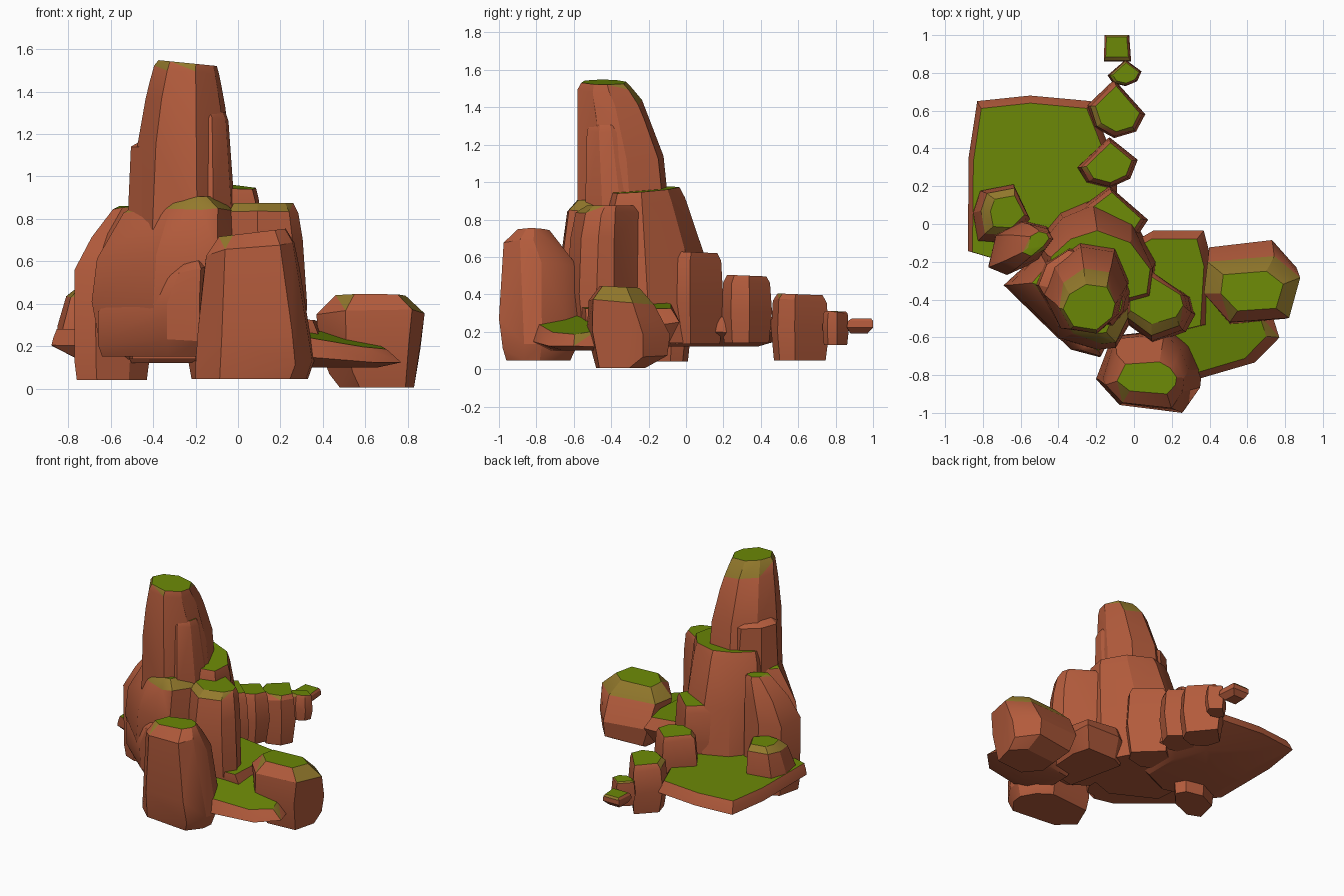
import bpy, bmesh, math, random
from mathutils import Vector

random.seed(4)


def mat(name, r, g, b):
    m = bpy.data.materials.new(name)
    m.diffuse_color = (r, g, b, 1)
    return m


MATS = [mat("red_brown_rock", 0.45, 0.105, 0.045),
        mat("olive_blend", 0.29, 0.19, 0.025),
        mat("moss_green", 0.15, 0.25, 0.002)]


def rock(name, plan, levels, tilt=(0, 0), jitter=0.006, olive=0.68, green=0.86):
    """Convex boulder: plan outline fitted to a box (z, x0, x1, y0, y1) per level."""
    xs, ys = [p[0] for p in plan], [p[1] for p in plan]
    ax, bx, ay, by = min(xs), max(xs), min(ys), max(ys)
    zlo, zhi = levels[0][0], levels[-1][0]
    bm = bmesh.new()
    for z, x0, x1, y0, y1 in levels:
        f = (z - zlo) / (zhi - zlo)
        for px, py in plan:
            x = x0 + (px - ax) / (bx - ax) * (x1 - x0)
            y = y0 + (py - ay) / (by - ay) * (y1 - y0)
            dz = f * (tilt[0] * (x - (x0 + x1) / 2) + tilt[1] * (y - (y0 + y1) / 2))
            if 0 < f < 1:
                dz += random.uniform(-jitter, jitter) * 2
            bm.verts.new((x, y, z + dz))
    res = bmesh.ops.convex_hull(bm, input=bm.verts[:])
    junk = {e for e in res["geom_interior"] + res["geom_unused"]
            if isinstance(e, bmesh.types.BMVert)}
    bmesh.ops.delete(bm, geom=list(junk), context='VERTS')
    bmesh.ops.dissolve_limit(bm, angle_limit=math.radians(4),
                             verts=bm.verts[:], edges=bm.edges[:])
    bmesh.ops.recalc_face_normals(bm, faces=bm.faces[:])
    # moss grows on faces that look up
    for fc in bm.faces:
        nz = fc.normal.z
        fc.material_index = 2 if nz > green else 1 if nz > olive else 0
    me = bpy.data.meshes.new(name)
    bm.to_mesh(me)
    bm.free()
    ob = bpy.data.objects.new(name, me)
    bpy.context.collection.objects.link(ob)
    for m in MATS:
        me.materials.append(m)
    bpy.context.view_layer.objects.active = ob
    ob.select_set(True)
    bpy.ops.object.shade_smooth_by_angle(angle=math.radians(25))
    ob.select_set(False)


# tall tower with two broken ledges
TOWER = [(-.52, -.36), (-.46, -.2), (-.3, -.09), (-.1, -.12),
         (-.02, -.3), (-.05, -.45), (-.2, -.59), (-.42, -.55)]
rock("tower", TOWER, [(.75, -.5, -.02, -.58, -.08), (1.14, -.475, -.035, -.59, -.12),
                      (1.35, -.435, -.06, -.585, -.2), (1.43, -.415, -.075, -.58, -.235),
                      (1.5, -.395, -.09, -.58, -.29), (1.535, -.375, -.1, -.56, -.32)],
     tilt=(-.1, 0), olive=.42, green=.7)
rock("tower_left_ledge", TOWER, [(.8, -.52, -.1, -.5, -.12), (1.13, -.505, -.15, -.48, -.14),
                                 (1.17, -.455, -.2, -.45, -.2)], olive=.95, green=.99)
rock("tower_right_ledge", TOWER, [(.8, -.3, -.012, -.54, -.2), (1.27, -.26, -.045, -.53, -.3),
                                  (1.305, -.26, -.06, -.51, -.33)])

# big central masses
rock("rear_mass", [(-.5, -.1), (-.38, .05), (-.22, .12), (-.02, .02), (.1, -.2),
                   (.08, -.4), (-.2, -.5), (-.48, -.35)],
     [(.14, -.52, .12, -.5, .14), (.6, -.5, .11, -.5, .1), (.9, -.46, .1, -.45, -.005),
      (.96, -.44, .085, -.43, -.035)], tilt=(-.05, .06))
rock("front_mass", [(-.69, -.33), (-.5, -.15), (-.2, -.1), (0, -.2), (0, -.5),
                    (-.1, -.67), (-.2, -.68), (-.4, -.62)],
     [(.15, -.64, 0, -.6, -.1), (.4, -.69, 0, -.665, -.1), (.62, -.665, 0, -.665, -.1),
      (.84, -.54, -.02, -.635, -.1), (.905, -.42, -.1, -.58, -.2)], olive=.55, green=.8)
rock("front_lower_slab", [(-.65, -.35), (-.5, -.2), (-.15, -.3), (-.1, -.55), (-.18, -.7),
                          (-.33, -.66)],
     [(.15, -.64, -.1, -.63, -.2), (.22, -.66, -.1, -.69, -.2), (.4, -.66, -.1, -.705, -.2),
      (.55, -.5, -.12, -.7, -.3), (.585, -.4, -.15, -.67, -.35)], tilt=(.2, 0))

# columns around the mass
rock("left_column", [(-.78, -.23), (-.74, -.06), (-.6, .01), (-.47, -.02), (-.43, -.09),
                     (-.52, -.2), (-.68, -.27)],
     [(.04, -.76, -.43, -.25, .01), (.13, -.77, -.42, -.26, .02), (.55, -.77, -.43, -.27, .01),
      (.72, -.69, -.43, -.23, 0), (.845, -.59, -.43, -.17, -.03),
      (.86, -.56, -.45, -.14, -.04)])
rock("right_column", [(.1, -.2), (.3, -.37), (.32, -.47), (.27, -.58), (.1, -.65),
                      (-.05, -.52), (-.05, -.38)],
     [(.14, -.04, .32, -.6, -.26), (.4, -.05, .325, -.63, -.25), (.7, -.05, .305, -.62, -.24),
      (.83, -.04, .285, -.59, -.25), (.875, -.02, .26, -.53, -.28)])
rock("front_column", [(-.2, -.82), (-.12, -.6), (.2, -.57), (.3, -.65), (.36, -.77),
                      (.35, -.87), (.27, -.99), (-.08, -.95)],
     [(.045, -.2, .33, -.96, -.62), (.12, -.2, .36, -.98, -.58), (.26, -.19, .34, -1, -.56),
      (.54, -.165, .29, -.985, -.58), (.66, -.15, .265, -.975, -.67),
      (.735, -.09, .225, -.9, -.73)], tilt=(.12, 0), olive=.72)

# right boulder and low slabs
rock("right_boulder", [(.38, -.12), (.74, -.08), (.88, -.23), (.82, -.51), (.5, -.54),
                       (.36, -.34)],
     [(.005, .48, .83, -.48, -.22), (.07, .43, .84, -.5, -.1), (.2, .38, .86, -.53, -.085),
      (.36, .37, .88, -.52, -.17), (.44, .46, .79, -.46, -.25)], tilt=(0, -.05), olive=.62)
rock("right_front_slab", [(.2, -.45), (.45, -.4), (.72, -.5), (.76, -.62), (.64, -.74),
                          (.36, -.82), (.2, -.75)],
     [(.1, .2, .66, -.72, -.42), (.14, .17, .77, -.82, -.36), (.24, .17, .7, -.79, -.38)],
     tilt=(-.2, .1))
rock("right_rear_slab", [(0, -.1), (.1, -.04), (.36, -.04), (.4, -.2), (.38, -.55), (.1, -.62)],
     [(.12, 0, .34, -.55, -.1), (.25, 0, .41, -.6, -.035), (.34, 0, .37, -.6, -.08)],
     tilt=(-.1, 0))
rock("left_platform", [(-.87, -.16), (-.865, .35), (-.82, .65), (-.54, .68), (-.22, .65),
                       (-.08, .3), (-.08, -.15), (-.4, -.3)],
     [(.12, -.72, -.22, -.2, .4), (.2, -.88, -.09, -.28, .68), (.245, -.87, -.1, -.28, .66),
      (.28, -.855, -.12, -.28, .64)], jitter=.003, olive=.84)
rock("platform_stone", [(-.8, .08), (-.77, .18), (-.63, .21), (-.56, .05), (-.65, -.06),
                        (-.78, -.05)],
     [(.2, -.86, -.56, -.1, .2), (.3, -.85, -.55, -.1, .21), (.44, -.81, -.56, -.06, .19),
      (.475, -.76, -.58, -.02, .15)])

# trail of shrinking stones to the back: x0, x1, y0, y1, z0, z1
STONE = [(-.3, .3), (-.13, .46), (.02, .34), (-.02, .24), (-.13, .19), (-.25, .22)]
TRAIL = [(-.31, .075, -.1, .2, .135, .625), (-.3, .02, .19, .46, .14, .5),
         (-.25, .06, .455, .765, .045, .4), (-.14, .04, .73, .87, .13, .31)]
for i, (x0, x1, y0, y1, z0, z1) in enumerate(TRAIL):
    h, w, d = z1 - z0, x1 - x0, y1 - y0
    rock(f"trail_stone_{i + 1}", STONE if i % 2 else [(-x, y) for x, y in STONE],
         [(z0, x0 + .1 * w, x1 - .08 * w, y0 + .05 * d, y1 - .06 * d),
          (z0 + .45 * h, x0, x1, y0, y1),
          (z0 + .91 * h, x0 + .06 * w, x1 - .05 * w, y0 + .03 * d, y1 - .04 * d),
          (z1, x0 + .15 * w, x1 - .1 * w, y0 + .11 * d, y1 - .11 * d)],
         tilt=(0, -.04), olive=.6)
rock("trail_end_stone", [(-.16, .86), (-.02, .86), (-.03, 1), (-.155, 1)],
     [(.19, -.14, -.05, .88, .97), (.22, -.16, -.015, .86, 1), (.255, -.16, -.02, .865, 1),
      (.27, -.15, -.03, .885, .99)], jitter=.002, olive=.6)
